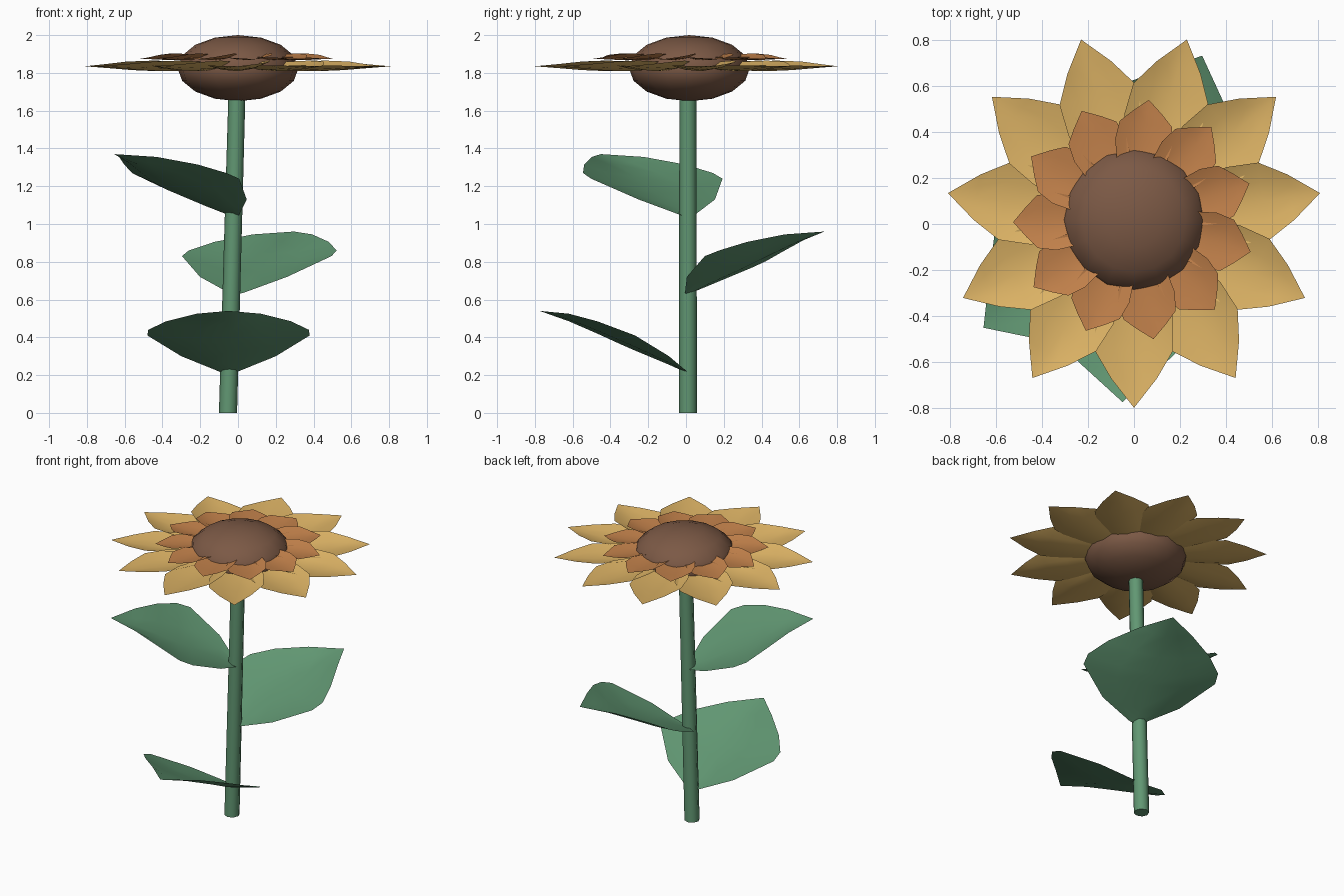
import bpy, bmesh
from math import radians, pi
from mathutils import Matrix, Vector

if "Cube" in bpy.data.objects:
    bpy.data.objects.remove(bpy.data.objects["Cube"])


def material(name, rgb):
    m = bpy.data.materials.new(name)
    m.diffuse_color = (*rgb, 1)
    m.use_nodes = True
    m.node_tree.nodes["Principled BSDF"].inputs["Base Color"].default_value = m.diffuse_color
    return m


green = material("leaf green", (0.12, 0.31, 0.17))
yellow = material("petal yellow", (0.72, 0.45, 0.13))
orange = material("petal orange", (0.54, 0.22, 0.07))
brown = material("seed brown", (0.20, 0.10, 0.06))


def finish(name, bm, mat):
    me = bpy.data.meshes.new(name)
    bm.normal_update()
    for f in bm.faces:
        f.smooth = True
    bm.to_mesh(me)
    bm.free()
    me.materials.append(mat)
    ob = bpy.data.objects.new(name, me)
    bpy.context.collection.objects.link(ob)
    return ob


def add_blade(bm, rows, matrix):
    """Cupped blade along +x; each row: distance, half width, mid z, right z, left z."""
    grid = []
    for x, w, zm, zr, zl in rows:
        row = []
        for t in (-1, -0.5, 0, 0.5, 1):
            z = zm + ((zr if t < 0 else zl) - zm) * t * t
            row.append(bm.verts.new(matrix @ Vector((x, w * t, z))))
        grid.append(row)
    for a, b in zip(grid, grid[1:]):
        for i in range(4):
            bm.faces.new((a[i], b[i], b[i + 1], a[i + 1]))


def ring_of_petals(name, count, start, z, rows, mat):
    bm = bmesh.new()
    for i in range(count):
        turn = Matrix.Rotation(radians(start) + i * 2 * pi / count, 4, 'Z')
        add_blade(bm, rows, Matrix.Translation((0, 0.018, z)) @ turn)
    bmesh.ops.remove_doubles(bm, verts=bm.verts, dist=1e-5)
    return finish(name, bm, mat)


# Stem, leaning slightly sideways
bm = bmesh.new()
bmesh.ops.create_cone(bm, cap_ends=True, segments=8, radius1=0.048, radius2=0.045, depth=1.7)
for v in bm.verts:
    v.co.z += 0.85
    v.co.x += -0.053 + 0.028 * v.co.z
    v.co.y += 0.01
stem = finish("stem", bm, green)

# Seed head, a flattened ball
bm = bmesh.new()
bmesh.ops.create_uvsphere(
    bm, u_segments=16, v_segments=8, radius=1,
    matrix=Matrix.Translation((0, 0.018, 1.825)) @ Matrix.Diagonal((0.32, 0.32, 0.175, 1)))
finish("seed_head", bm, brown)

# Two rings of petals
outer = [(0.10, 0.05, 0, 0, 0), (0.28, 0.13, -0.022, 0, 0.025), (0.43, 0.17, -0.026, 0.005, 0.03),
         (0.57, 0.17, -0.02, 0.005, 0.025), (0.69, 0.10, -0.01, 0.002, 0.012), (0.818, 0, 0, 0, 0)]
inner = [(0.10, 0.05, 0.005, 0.01, 0.01), (0.22, 0.10, -0.005, 0.01, 0.025),
         (0.34, 0.125, -0.005, 0.01, 0.03), (0.42, 0.115, -0.003, 0.008, 0.022),
         (0.47, 0.065, 0, 0.004, 0.01), (0.526, 0, 0, 0, 0)]
ring_of_petals("outer_petals", 11, -90, 1.835, outer, yellow)
ring_of_petals("inner_petals", 11, 82.9, 1.873, inner, orange)

# Three broad cupped leaves on the stem
leaf = [(0, 0.04, 0, 0.005, 0.005), (0.10, 0.25, 0.045, 0.09, 0.09), (0.28, 0.43, 0.12, 0.20, 0.20),
        (0.36, 0.425, 0.155, 0.23, 0.23), (0.48, 0.33, 0.21, 0.275, 0.275),
        (0.63, 0.17, 0.275, 0.315, 0.315), (0.785, 0, 0.33, 0.33, 0.33)]
for name, x, z, angle in (("lower_leaf", -0.05, 0.21, -90),
                          ("middle_leaf", -0.01, 0.63, 67),
                          ("upper_leaf", -0.02, 1.04, 216)):
    bm = bmesh.new()
    add_blade(bm, leaf, Matrix.Translation((x, 0.01, z)) @ Matrix.Rotation(radians(angle), 4, 'Z'))
    bmesh.ops.remove_doubles(bm, verts=bm.verts, dist=1e-5)
    finish(name, bm, green)

# Keep the stem end edges crisp
bpy.ops.object.select_all(action='DESELECT')
bpy.context.view_layer.objects.active = stem
stem.select_set(True)
bpy.ops.object.shade_smooth_by_angle(angle=radians(50))
